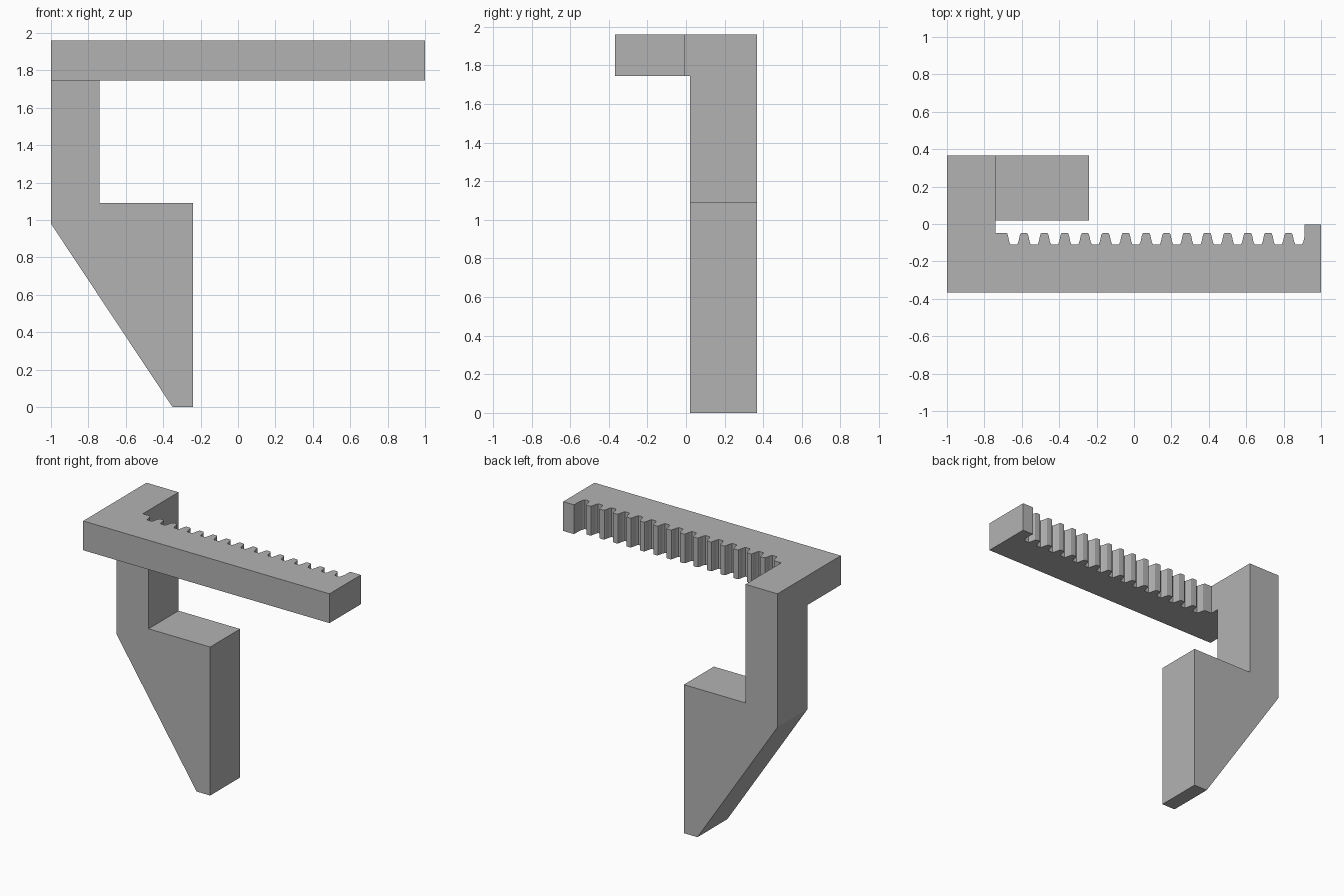
import bpy
import bmesh
from mathutils import Vector

cube = bpy.data.objects.get("Cube")
if cube:
    bpy.data.objects.remove(cube, do_unlink=True)

grey = bpy.data.materials.new("plain grey")
grey.use_nodes = True
colour = (0.45, 0.45, 0.45, 1)
grey.diffuse_color = colour
grey.node_tree.nodes["Principled BSDF"].inputs["Base Color"].default_value = colour


def extrude_profile(name, points, direction):
    """Solid made by sweeping a flat outline along a straight direction."""
    bm = bmesh.new()
    face = bm.faces.new([bm.verts.new(p) for p in points])
    swept = bmesh.ops.extrude_face_region(bm, geom=[face])["geom"]
    verts = [v for v in swept if isinstance(v, bmesh.types.BMVert)]
    bmesh.ops.translate(bm, verts=verts, vec=Vector(direction))
    bmesh.ops.recalc_face_normals(bm, faces=bm.faces)
    mesh = bpy.data.meshes.new(name)
    bm.to_mesh(mesh)
    bm.free()
    mesh.materials.append(grey)
    obj = bpy.data.objects.new(name, mesh)
    bpy.context.collection.objects.link(obj)
    return obj


BAR_BOTTOM, BAR_TOP = 1.745, 1.96
FRONT, BACK, JAW_FRONT = -0.367, 0.367, 0.02
POST_RIGHT = -0.74
PITCH, TEETH, FIRST = 0.1088, 14, -0.588
TIP = -0.047
# Half a rounded tooth, from crown to root: (offset from centre, y)
FLANK = [(0.013, TIP), (0.019, -0.051), (0.023, -0.062), (0.029, -0.092), (0.036, -0.11)]

# Toothed bar with its corner arm
outline = [(-1, FRONT), (1, FRONT), (1, -0.004), (0.912, -0.004)]
end = FIRST + TEETH * PITCH
outline += [(end - dx, y) for dx, y in FLANK[2:]]
for i in reversed(range(TEETH)):
    centre = FIRST + i * PITCH
    outline += [(centre + dx, y) for dx, y in reversed(FLANK)]
    outline += [(centre - dx, y) for dx, y in FLANK]
outline += [(FIRST - PITCH + dx, y) for dx, y in reversed(FLANK)]
outline += [(POST_RIGHT, TIP), (POST_RIGHT, BACK), (-1, BACK)]
bar = extrude_profile("toothed_bar", [(x, y, BAR_BOTTOM) for x, y in outline],
                      (0, 0, BAR_TOP - BAR_BOTTOM))

# Post and tapered jaw below the arm
jaw_outline = [(-0.35, 0), (-0.24, 0), (-0.24, 1.09), (POST_RIGHT, 1.09),
               (POST_RIGHT, BAR_BOTTOM), (-1, BAR_BOTTOM), (-1, 0.98)]
jaw = extrude_profile("jaw", [(x, JAW_FRONT, z) for x, z in jaw_outline],
                      (0, BACK - JAW_FRONT, 0))

# Remove the hidden cap where the post meets the arm
bm = bmesh.new()
bm.from_mesh(jaw.data)
cap = [f for f in bm.faces if f.normal.z > 0.9 and f.calc_center_median().z > 1.7]
bmesh.ops.delete(bm, geom=cap, context="FACES_ONLY")
bm.to_mesh(jaw.data)
bm.free()
